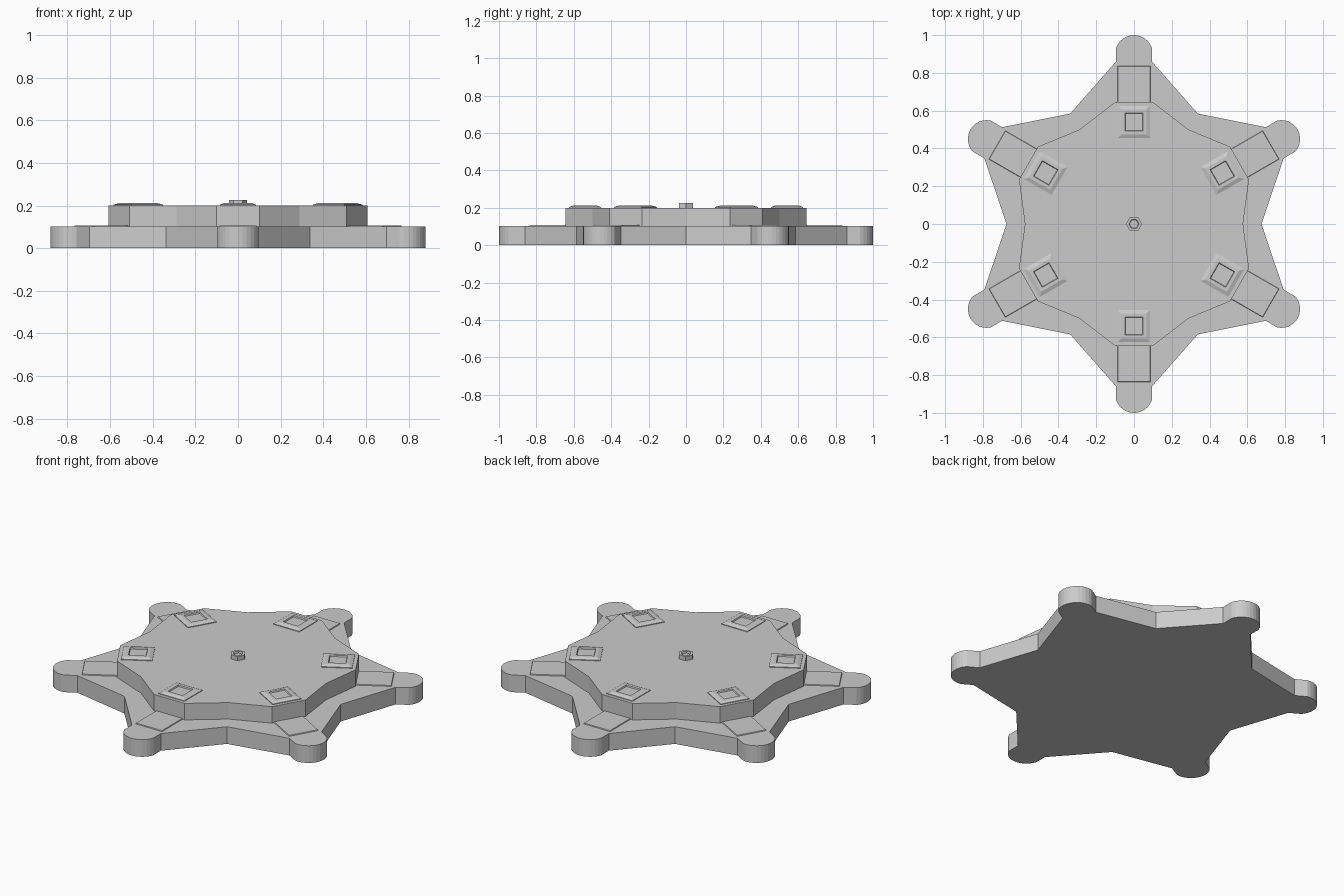
import bpy, bmesh, math
from mathutils import Matrix, Vector

if "Cube" in bpy.data.objects:
    bpy.data.objects.remove(bpy.data.objects["Cube"])


def make_object(name, bm):
    bmesh.ops.recalc_face_normals(bm, faces=bm.faces[:])
    mesh = bpy.data.meshes.new(name)
    bm.to_mesh(mesh)
    bm.free()
    obj = bpy.data.objects.new(name, mesh)
    bpy.context.collection.objects.link(obj)
    return obj


def star(segment):
    """Repeat the outline of the +y arm six times around the centre."""
    return [Matrix.Rotation(math.radians(60 * k), 2) @ Vector(p)
            for k in range(6) for p in segment]


def prism(name, outline, z0, z1):
    bm = bmesh.new()
    face = bm.faces.new([bm.verts.new((p[0], p[1], z0)) for p in outline])
    ext = bmesh.ops.extrude_face_region(bm, geom=[face])
    for v in ext["geom"]:
        if isinstance(v, bmesh.types.BMVert):
            v.co.z = z1
    return make_object(name, bm)


def lofted(name, rings):
    """Join equal-sized rings of points and cap both ends."""
    bm = bmesh.new()
    rows = [[bm.verts.new(p) for p in r] for r in rings]
    n = len(rows[0])
    for a, b in zip(rows, rows[1:]):
        for i in range(n):
            j = (i + 1) % n
            bm.faces.new((a[i], a[j], b[j], b[i]))
    bm.faces.new(rows[0])
    bm.faces.new(rows[-1])
    return make_object(name, bm)


def box_ring(cy, hx, hy, z):
    return [(-hx, cy - hy, z), (hx, cy - hy, z), (hx, cy + hy, z), (-hx, cy + hy, z)]


def hex_ring(r, z):
    return [(r * math.cos(math.pi * k / 3), r * math.sin(math.pi * k / 3), z)
            for k in range(6)]


# Base plate: six arms with rounded tips
tip = [(0.1 * math.cos(a), 0.9 + 0.1 * math.sin(a))
       for a in (math.radians(18 + 144 * i / 12) for i in range(13))]
valley = (-0.675 * math.sin(math.radians(30)), 0.675 * math.cos(math.radians(30)))
prism("base_plate", star([(0.095, 0.86)] + tip + [(-0.095, 0.86), valley]), 0, 0.102)

# Upper plate: blunter star
notch = (-0.289, 0.5)
prism("upper_plate", star([(0.1, 0.645), (-0.1, 0.645), notch]), 0.1, 0.2)

# Framed pads on the upper plate and thin strips on the arms
for k in range(6):
    turn = Matrix.Rotation(math.radians(60 * k), 4, 'Z')
    pad = lofted(f"pad_{k + 1}", [
        box_ring(0.54, 0.085, 0.085, 0.195), box_ring(0.54, 0.085, 0.085, 0.204),
        box_ring(0.54, 0.065, 0.065, 0.212), box_ring(0.54, 0.048, 0.048, 0.212),
        box_ring(0.54, 0.045, 0.045, 0.205)])
    strip = lofted(f"arm_strip_{k + 1}", [
        box_ring(0.72, 0.09, 0.12, 0.095), box_ring(0.72, 0.085, 0.115, 0.107)])
    for obj in (pad, strip):
        obj.matrix_world = turn

# Central hexagonal knob with recessed top
lofted("centre_knob", [hex_ring(0.043, 0.195), hex_ring(0.043, 0.225),
                       hex_ring(0.027, 0.225), hex_ring(0.024, 0.215)])
